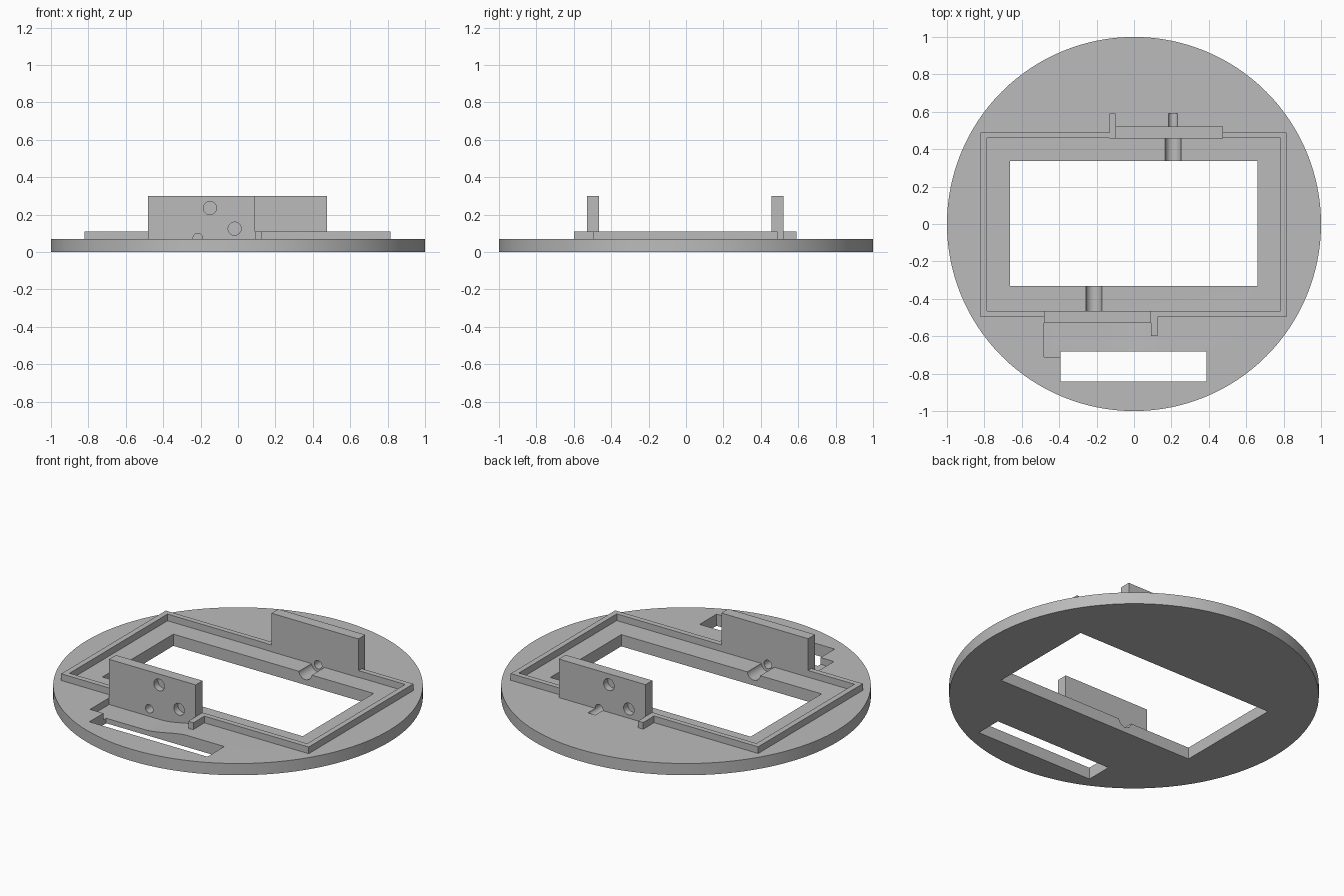
import bpy, bmesh, math
from mathutils import Matrix, Vector

if "Cube" in bpy.data.objects:
    bpy.data.objects.remove(bpy.data.objects["Cube"], do_unlink=True)

grey = bpy.data.materials.new("light grey")
grey.use_nodes = True
grey.diffuse_color = (0.5, 0.5, 0.5, 1)
grey.node_tree.nodes["Principled BSDF"].inputs["Base Color"].default_value = (0.5, 0.5, 0.5, 1)

TOP = 0.07      # top of the plate
RIM = 0.11      # top of the low rim
PIVOT = Vector((-0.003, -0.004, 0))
HALF_TURN = Matrix.Translation(PIVOT) @ Matrix.Rotation(math.pi, 4, "Z") @ Matrix.Translation(-PIVOT)


def add_object(name, bm, turned=False):
    if turned:
        bm.transform(HALF_TURN)
    bmesh.ops.recalc_face_normals(bm, faces=bm.faces)
    mesh = bpy.data.meshes.new(name)
    bm.to_mesh(mesh)
    bm.free()
    mesh.materials.append(grey)
    ob = bpy.data.objects.new(name, mesh)
    bpy.context.collection.objects.link(ob)
    return ob


def box(name, x, y, z, turned=False):
    bm = bmesh.new()
    bmesh.ops.create_cube(bm, size=1)
    for v in bm.verts:
        v.co = [r[0] if c < 0 else r[1] for c, r in zip(v.co, (x, y, z))]
    return add_object(name, bm, turned)


def rod(name, start, end, radius, turned=False, sides=40):
    start, end = Vector(start), Vector(end)
    axis = end - start
    bm = bmesh.new()
    bmesh.ops.create_cone(bm, cap_ends=True, segments=sides, radius1=radius,
                          radius2=radius, depth=axis.length)
    bm.transform(Matrix.Translation((start + end) / 2)
                 @ axis.to_track_quat("Z", "Y").to_matrix().to_4x4())
    return add_object(name, bm, turned)


def recess(name, turned):
    # Flat floor that eases up to the plate surface
    profile = [(-0.48, 0.1), (-0.48, 0.03)]
    for i in range(17):
        t = i / 16
        profile.append((-0.14 + 0.3 * t, 0.03 + 0.041 * t * t * (3 - 2 * t)))
    profile.append((0.16, 0.1))
    bm = bmesh.new()
    face = bm.faces.new([bm.verts.new((x, -0.71, z)) for x, z in profile])
    side = bmesh.ops.extrude_face_region(bm, geom=[face])["geom"]
    bmesh.ops.translate(bm, vec=(0, 0.18, 0),
                        verts=[g for g in side if isinstance(g, bmesh.types.BMVert)])
    return add_object(name, bm, turned)


def cut(target, cutters):
    bpy.context.view_layer.objects.active = target
    for cutter in cutters:
        cutter.hide_render = True
        mod = target.modifiers.new("cut", "BOOLEAN")
        mod.operation = "DIFFERENCE"
        mod.solver = "EXACT"
        mod.object = cutter
        bpy.ops.object.modifier_apply(modifier=mod.name)


# Round plate and rectangular rim
plate = rod("base_plate", (0, 0, 0), (0, 0, TOP), 1, sides=128)
rim = box("rim", (-0.82, 0.815), (-0.497, 0.49), (TOP, RIM))
rim_opening = box("rim_cutter", (-0.787, 0.783), (-0.465, 0.459), (0, 0.2))
cut(rim, [rim_opening])

# Cutters for the plate: window, screw holes
plate_cutters = [box("window_cutter", (-0.663, 0.66), (-0.332, 0.337), (-0.1, 0.2))]
for x, y in ((0.648, 0.547), (0.857, 0.27)):
    for sx in (-1, 1):
        for sy in (-1, 1):
            px, py = sx * x + PIVOT.x, sy * y
            plate_cutters.append(rod("screw_cutter", (px, py, -0.1), (px, py, 0.2), 0.037))

# Each side is the other one turned half round
all_cutters = [rim_opening]
parts = [plate, rim]
for side, turned in (("front", False), ("back", True)):
    wall = box(side + "_wall", (-0.481, 0.092), (-0.53, -0.465), (TOP, 0.3), turned)
    tab = box(side + "_tab", (0.092, 0.126), (-0.6, -0.465), (0.05, RIM), turned)
    # Cable hole and wider groove in the ledge
    bores = [rod("cable_cutter", (-0.215, -0.6, 0.075), (-0.215, -0.46, 0.075), 0.025, turned)]
    groove = rod("groove_cutter", (-0.215, -0.465, 0.075), (-0.215, -0.3, 0.075), 0.043, turned)
    # Blind holes on the outer face
    for x, z in ((-0.15, 0.235), (-0.018, 0.125)):
        bores.append(rod("blind_cutter", (x, -0.6, z), (x, -0.49, z), 0.035, turned))
    slot = box("slot_cutter", (-0.392, 0.388), (-0.843, -0.683), (-0.1, 0.2), turned)
    pocket = recess("recess_cutter", turned)
    cut(wall, bores)
    cut(rim, bores)
    plate_cutters += [slot, pocket, groove, bores[0]]
    all_cutters += bores[1:]
    parts += [wall, tab]
cut(plate, plate_cutters)

for cutter in all_cutters + plate_cutters:
    bpy.data.objects.remove(cutter, do_unlink=True)

# Smooth round faces, keep edges sharp
for ob in bpy.context.selected_objects:
    ob.select_set(False)
for ob in parts:
    ob.select_set(True)
bpy.context.view_layer.objects.active = plate
bpy.ops.object.shade_smooth_by_angle(angle=math.radians(30))
